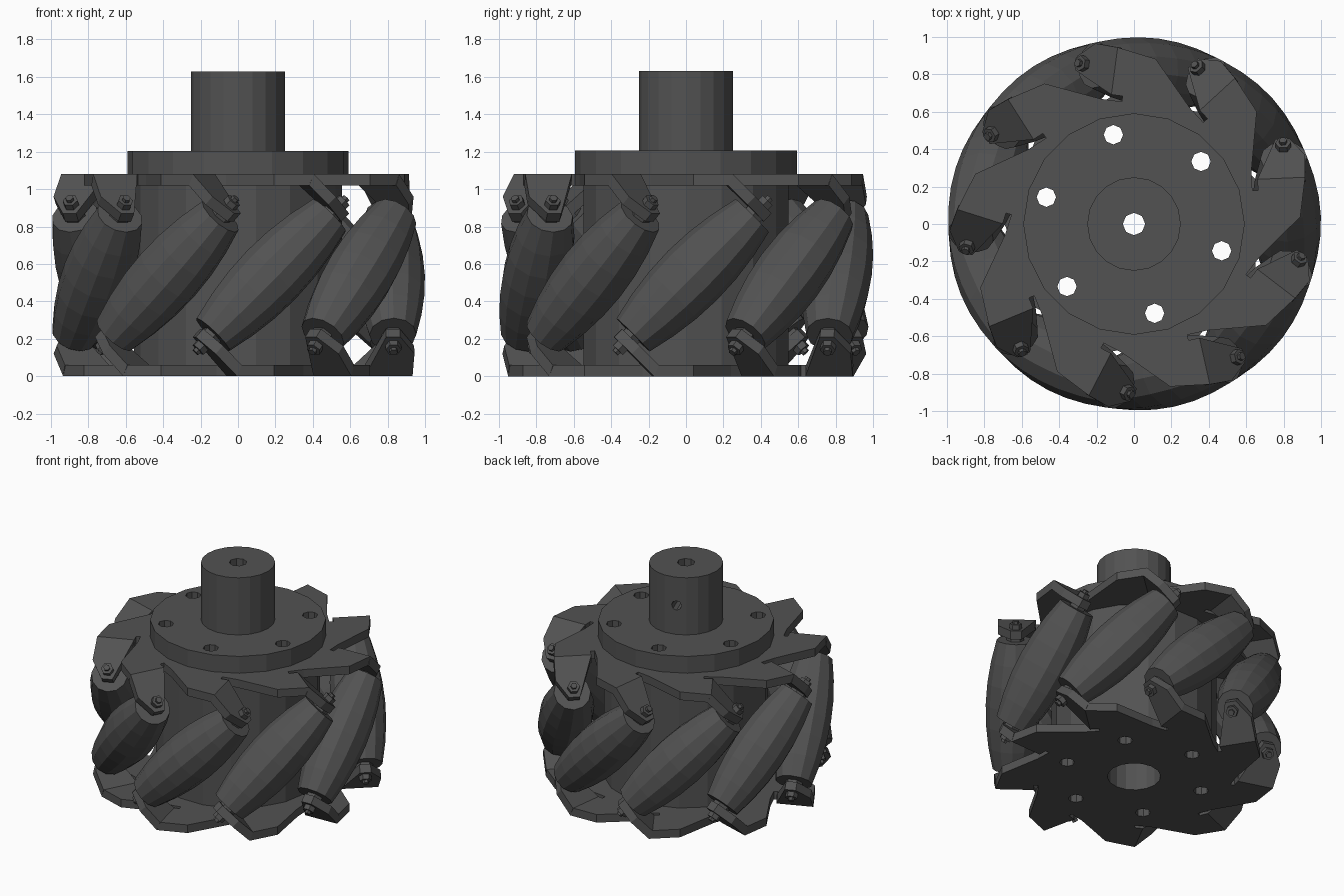
import bpy, bmesh, math
from mathutils import Vector, Matrix

if "Cube" in bpy.data.objects:
    bpy.data.objects.remove(bpy.data.objects["Cube"])

N = 9                 # rollers around the wheel
MID = 0.54            # height of the wheel's middle plane
R_AXIS = 0.815        # distance of roller axes from the wheel axis
S = math.sqrt(0.5)

dark = bpy.data.materials.new("dark_grey")
dark.diffuse_color = (0.085, 0.085, 0.085, 1)
dark.use_nodes = True
dark.node_tree.nodes["Principled BSDF"].inputs["Base Color"].default_value = dark.diffuse_color


def finish(bm, name):
    bmesh.ops.recalc_face_normals(bm, faces=bm.faces)
    me = bpy.data.meshes.new(name)
    bm.to_mesh(me)
    bm.free()
    me.materials.append(dark)
    ob = bpy.data.objects.new(name, me)
    bpy.context.collection.objects.link(ob)
    return ob


def prism(bm, lower, upper):
    """Closed solid between two matching outlines."""
    a = [bm.verts.new(p) for p in lower]
    b = [bm.verts.new(p) for p in upper]
    bm.faces.new(a[::-1])
    bm.faces.new(b)
    n = len(a)
    for i in range(n):
        j = (i + 1) % n
        bm.faces.new((a[i], a[j], b[j], b[i]))


def lathe(bm, profile, sides, mat=Matrix(), turn=0.0):
    """Solid of revolution round local z from (radius, height) pairs."""
    rings = []
    for r, h in profile:
        rings.append([bm.verts.new(mat @ Vector((
            r * math.cos(turn + math.tau * i / sides),
            r * math.sin(turn + math.tau * i / sides), h))) for i in range(sides)])
    for lo, hi in zip(rings, rings[1:]):
        for i in range(sides):
            j = (i + 1) % sides
            bm.faces.new((lo[i], lo[j], hi[j], hi[i]))
    bm.faces.new(rings[0][::-1])
    bm.faces.new(rings[-1])


def sector(k):
    return math.radians(2.5 + 360 / N * k)


def place(k, r, t, z):
    """Radial / tangential / height coordinates of sector k to world."""
    c, s = math.cos(sector(k)), math.sin(sector(k))
    return Vector((r * c - t * s, r * s + t * c, z))


def cut(ob, cutter):
    mod = ob.modifiers.new("holes", 'BOOLEAN')
    mod.operation, mod.solver, mod.object = 'DIFFERENCE', 'EXACT', cutter
    bpy.context.view_layer.objects.active = ob
    bpy.ops.object.modifier_apply(modifier=mod.name)


# Hole cutters: six bolt holes, the wide bore, the shaft bore with set screw
bm = bmesh.new()
for i in range(6):
    a = math.radians(43 + 60 * i)
    m = Matrix.Translation((0.49 * math.cos(a), 0.49 * math.sin(a), 0))
    lathe(bm, [(0.052, -0.1), (0.052, 1.3)], 8, m)
bolt_holes = finish(bm, "bolt_hole_cutter")

bm = bmesh.new()
lathe(bm, [(0.18, -0.1), (0.18, 1.09)], 16)
wide_bore = finish(bm, "wide_bore_cutter")

bm = bmesh.new()
lathe(bm, [(0.06, 1.0), (0.06, 1.8)], 8)
shaft_bore = finish(bm, "shaft_bore_cutter")

bm = bmesh.new()
aim = Matrix.Translation((0, 0, 1.42)) @ Matrix.Rotation(math.radians(110), 4, 'Z') \
    @ Matrix.Rotation(math.pi / 2, 4, 'Y')
lathe(bm, [(0.035, 0.03), (0.035, 0.4)], 8, aim)
screw_hole = finish(bm, "set_screw_cutter")

# Central hub between the plates
bm = bmesh.new()
lathe(bm, [(0.555, 0.06), (0.555, 1.02)], 18)
hub = finish(bm, "hub")
cut(hub, bolt_holes)
cut(hub, wide_bore)

# Shaft coupling: flange and collar
bm = bmesh.new()
lathe(bm, [(0.592, 1.08), (0.592, 1.205), (0.25, 1.205), (0.25, 1.63)], 20)
coupling = finish(bm, "shaft_coupling")
for c in (bolt_holes, shaft_bore, screw_hole):
    cut(coupling, c)

# Side plates with bent roller tabs (the bottom one is the top one turned over)
PLATE = [(0.89, 0.0), (0.925, 0.21), (0.67, 0.21), (0.67, 0.15), (0.64, 0.15), (0.64, 0.26)]
TAB = [(0.67, 0.0), (0.925, 0.0), (0.93, 0.12), (0.85, 0.21), (0.775, 0.21)]
TH = 0.06
MITRE = TH * math.tan(math.pi / 8)


def build_plate(name, flip):
    def pt(k, r, t, z):
        return place(k, r, -t, 1.08 - z) if flip else place(k, r, t, z)

    order = [(-k if flip else k) for k in range(N)]
    bm = bmesh.new()
    prism(bm, [pt(k, r, t, 1.02) for k in order for r, t in PLATE],
          [pt(k, r, t, 1.08) for k in order for r, t in PLATE])
    plate = finish(bm, name)
    cut(plate, bolt_holes)
    if flip:
        cut(plate, wide_bore)
    else:
        cut(plate, shaft_bore)

    bm = bmesh.new()
    for k in range(N):
        outer, inner = [], []
        for r, d in TAB:
            outer.append(pt(k, r, 0.21 + d, 1.08 - d))
            if d == 0:
                inner.append(pt(k, r, 0.21 - MITRE, 1.02))
            else:
                inner.append(pt(k, r, 0.21 + d - TH * S, 1.08 - d - TH * S))
        prism(bm, inner, outer)
    finish(bm, name + "_tabs")


build_plate("top_plate", False)
build_plate("bottom_plate", True)

# Barrel rollers on 45 degree axles with hex heads
stations = [-0.45, -0.3, -0.15, 0, 0.15, 0.3, 0.45]
barrel = [(1.0 - math.hypot(R_AXIS, s * S), s) for s in stations]
for k in range(N):
    axis = (place(k, 0, S, S)).normalized()
    radial = place(k, 1, 0, 0)
    side = axis.cross(radial)
    frame = Matrix((radial, side, axis)).transposed().to_4x4()
    frame.translation = place(k, R_AXIS, 0, MID)

    bm = bmesh.new()
    lathe(bm, barrel, 12, frame)
    finish(bm, f"roller_{k + 1}")

    bm = bmesh.new()
    lathe(bm, [(0.022, -0.585), (0.022, -0.565), (0.042, -0.565), (0.042, -0.525),
               (0.06, -0.48), (0.06, 0.48), (0.042, 0.525), (0.042, 0.565),
               (0.022, 0.565), (0.022, 0.585)], 6, frame)
    finish(bm, f"axle_{k + 1}")

for c in (bolt_holes, wide_bore, shaft_bore, screw_hole):
    bpy.data.objects.remove(c, do_unlink=True)
